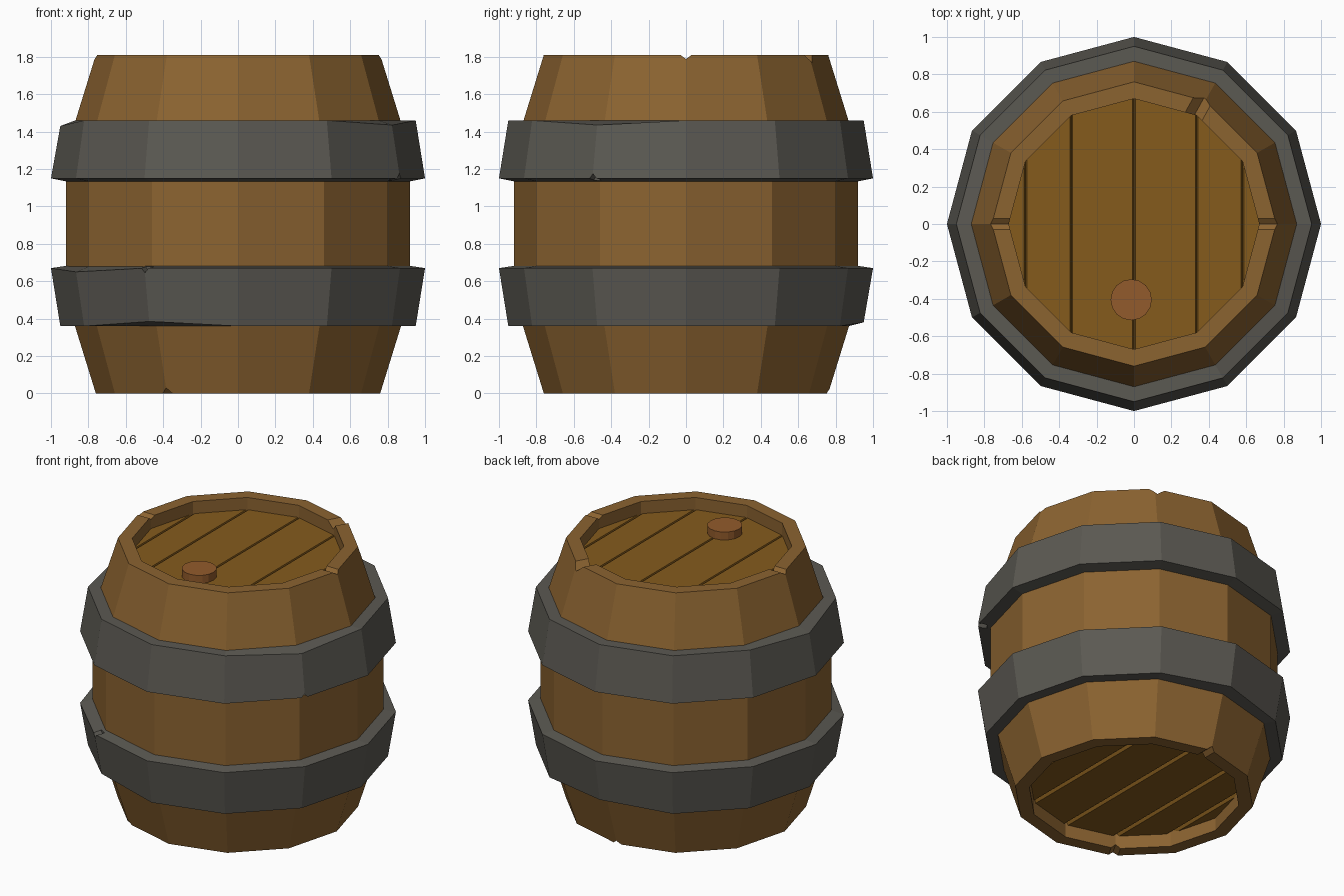
import bpy, bmesh, math
from mathutils import Matrix, Vector

if "Cube" in bpy.data.objects:
    bpy.data.objects.remove(bpy.data.objects["Cube"])

SIDES = 12


def material(name, rgb):
    m = bpy.data.materials.new(name)
    m.diffuse_color = (*rgb, 1)
    m.use_nodes = True
    m.node_tree.nodes["Principled BSDF"].inputs["Base Color"].default_value = m.diffuse_color
    return m


STAVE = material("stave_wood", (0.26, 0.125, 0.03))
LID = material("lid_wood", (0.235, 0.105, 0.012))
BUNG = material("bung_wood", (0.29, 0.105, 0.025))
IRON = material("iron", (0.105, 0.10, 0.085))


def add_object(name, bm, mat=None):
    bmesh.ops.recalc_face_normals(bm, faces=bm.faces)
    me = bpy.data.meshes.new(name)
    bm.to_mesh(me)
    bm.free()
    ob = bpy.data.objects.new(name, me)
    bpy.context.collection.objects.link(ob)
    if mat:
        me.materials.append(mat)
    return ob


def lathe(name, profile, mat, dents=()):
    """Closed (radius, z) profile swept round z; dents = (side, profile point, dz)."""
    bm = bmesh.new()
    rings = []
    for i in range(SIDES):
        a = 2 * math.pi * i / SIDES
        rings.append([bm.verts.new((r * math.cos(a), r * math.sin(a), z)) for r, z in profile])
    for side, point, dz in dents:
        rings[side][point].co.z += dz
    n = len(profile)
    for i in range(SIDES):
        p, q = rings[i], rings[(i + 1) % SIDES]
        for j in range(n):
            k = (j + 1) % n
            bm.faces.new((p[j], q[j], q[k], p[k]))
    return add_object(name, bm, mat)


def disc(name, radius, z0, z1, mat, x=0, y=0, sides=SIDES):
    bm = bmesh.new()
    place = Matrix.Translation((x, y, (z0 + z1) / 2))
    bmesh.ops.create_cone(bm, cap_ends=True, segments=sides, radius1=radius,
                          radius2=radius, depth=z1 - z0, matrix=place)
    return add_object(name, bm, mat)


def carve(ob, cuts):
    """Cut diamond-section bars (centre, angle, length, half width, half depth)."""
    bm = bmesh.new()
    for centre, deg, length, w, d in cuts:
        place = Matrix.Translation(centre) @ Matrix.Rotation(math.radians(deg), 4, 'Z')
        ends = [[bm.verts.new(place @ Vector((s * length / 2, y, z)))
                 for y, z in ((w, 0), (0, d), (-w, 0), (0, -d))] for s in (-1, 1)]
        bm.faces.new(ends[0])
        bm.faces.new(ends[1][::-1])
        for i in range(4):
            k = (i + 1) % 4
            bm.faces.new((ends[0][i], ends[1][i], ends[1][k], ends[0][k]))
    cutter = add_object("cutter", bm)
    cutter.hide_render = True
    mod = ob.modifiers.new("carve", 'BOOLEAN')
    mod.operation, mod.solver, mod.object = 'DIFFERENCE', 'EXACT', cutter
    deps = bpy.context.evaluated_depsgraph_get()
    baked = bpy.data.meshes.new_from_object(ob.evaluated_get(deps))
    ob.modifiers.clear()
    ob.data = baked
    bpy.data.objects.remove(cutter)


def polar(r, deg, z):
    return (r * math.cos(math.radians(deg)), r * math.sin(math.radians(deg)), z)


# Staved wall with chipped rims
staves = lathe("staves", [(0.76, 0), (0.915, 0.5), (0.92, 0.68), (0.92, 1.13), (0.915, 1.31),
                          (0.76, 1.81), (0.67, 1.81), (0.67, 0)], STAVE)
carve(staves, [(polar(0.72, 0, 1.81), 0, 0.3, 0.03, 0.022),
               (polar(0.72, 180, 1.81), 0, 0.3, 0.03, 0.022),
               (polar(0.72, 61, 1.81), 61, 0.3, 0.05, 0.045),
               (polar(0.72, 240, 0), 240, 0.3, 0.03, 0.03),
               (polar(0.72, 90, 0), 90, 0.3, 0.03, 0.025)])

# Planked ends with V grooves at the rim corners
SEAMS = (-0.58, -0.335, 0, 0.335, 0.58)
top = disc("top_lid", 0.675, 1.6, 1.725, LID)
carve(top, [((x, 0, 1.725), 90, 2, 0.007, 0.02) for x in SEAMS])
bottom = disc("bottom_lid", 0.675, 0.09, 0.2, LID)
carve(bottom, [((x, 0, 0.09), 90, 2, 0.016, 0.03) for x in SEAMS])

# Bung
disc("bung", 0.11, 1.70, 1.78, BUNG, -0.015, -0.405, 16)

# Iron hoops, slightly dented and nicked
upper = lathe("upper_hoop", [(0.90, 1.13), (1.0, 1.15), (0.95, 1.46), (0.87, 1.46)], IRON,
              [(6, 2, -0.03), (11, 2, -0.025)])
carve(upper, [(polar(1.0, 330, 1.145), 330, 0.12, 0.025, 0.03)])
lower = lathe("lower_hoop", [(0.90, 0.685), (1.0, 0.67), (0.95, 0.36), (0.87, 0.36)], IRON,
              [(8, 2, 0.025), (3, 2, 0.02), (7, 1, -0.02)])
carve(lower, [(polar(1.0, 240, 0.675), 240, 0.12, 0.025, 0.03)])
